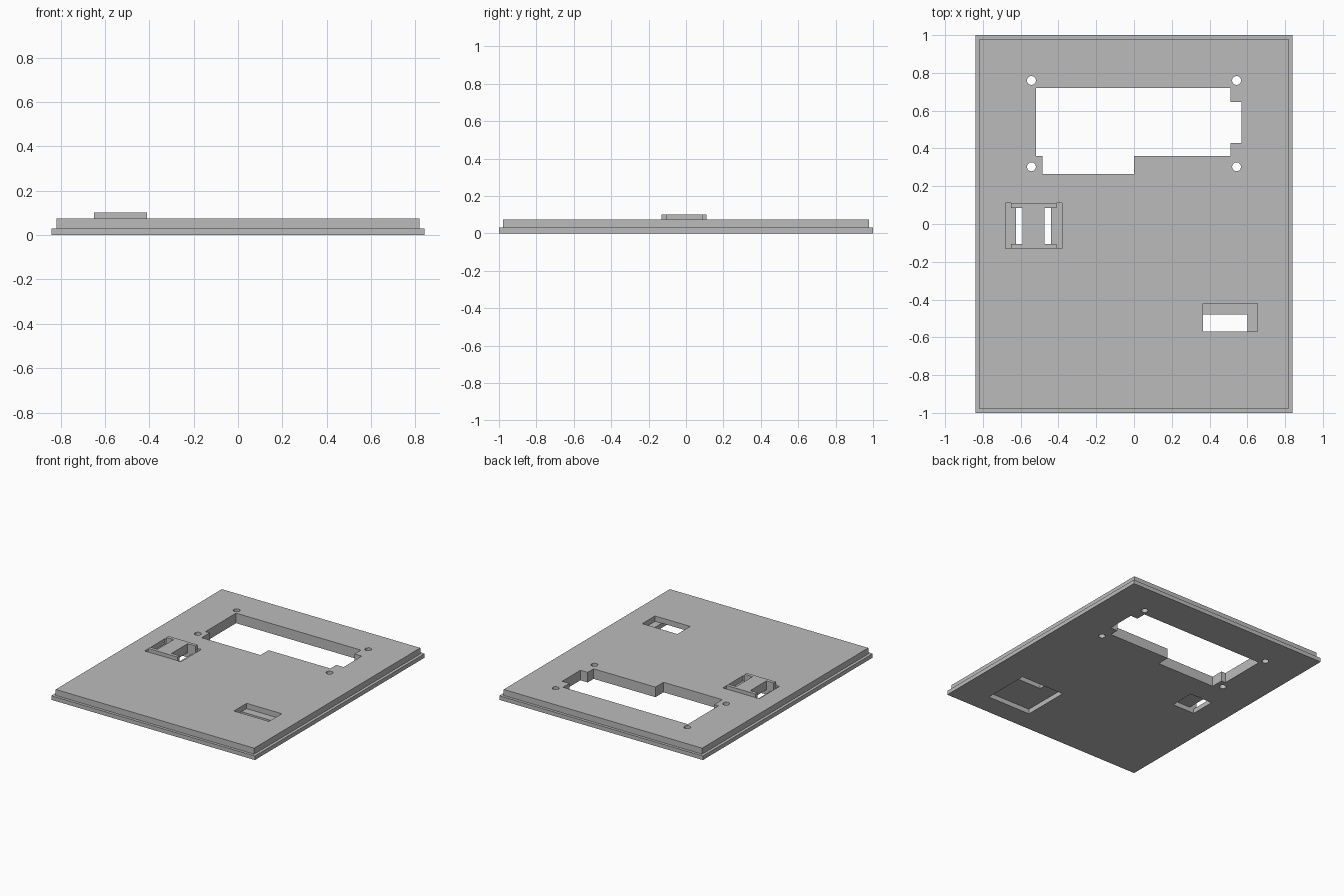
import bpy, bmesh
from math import cos, sin, tau

cube = bpy.data.objects.get("Cube")
if cube:
    bpy.data.objects.remove(cube, do_unlink=True)

GREY = (0.5, 0.5, 0.5, 1)
mat = bpy.data.materials.new("plain grey")
mat.diffuse_color = GREY
mat.use_nodes = True
mat.node_tree.nodes["Principled BSDF"].inputs["Base Color"].default_value = GREY


def make_object(name, bm):
    bmesh.ops.recalc_face_normals(bm, faces=bm.faces[:])
    mesh = bpy.data.meshes.new(name)
    bm.to_mesh(mesh)
    bm.free()
    mesh.materials.append(mat)
    obj = bpy.data.objects.new(name, mesh)
    bpy.context.collection.objects.link(obj)
    return obj


def prism(name, outline, z0, z1):
    """Extrude a flat outline from z0 up to z1."""
    bm = bmesh.new()
    face = bm.faces.new([bm.verts.new((x, y, z0)) for x, y in outline])
    top = bmesh.ops.extrude_face_region(bm, geom=[face])["geom"]
    verts = [v for v in top if isinstance(v, bmesh.types.BMVert)]
    bmesh.ops.translate(bm, verts=verts, vec=(0, 0, z1 - z0))
    return make_object(name, bm)


def rect(x0, x1, y0, y1):
    return [(x0, y0), (x1, y0), (x1, y1), (x0, y1)]


def cut(target, outline, z0, z1):
    """Remove a prism from the target and discard the cutter."""
    cutter = prism("cutter", outline, z0, z1)
    cutter.hide_render = True
    mod = target.modifiers.new("cut", "BOOLEAN")
    mod.operation = "DIFFERENCE"
    mod.solver = "EXACT"
    mod.object = cutter
    bpy.context.view_layer.objects.active = target
    bpy.ops.object.modifier_apply(modifier=mod.name)
    bpy.data.objects.remove(cutter, do_unlink=True)


# Plate with a stepped rim
LIP, TOP, STEP = 0.03, 0.075, 0.03
bm = bmesh.new()
bmesh.ops.create_cube(bm, size=1)
for v in bm.verts:
    v.co = (v.co.x * 1.68, v.co.y * 2, (v.co.z + 0.5) * LIP)
top_face = max(bm.faces, key=lambda f: f.calc_center_median().z)
bmesh.ops.inset_region(bm, faces=[top_face], thickness=STEP)
raised = bmesh.ops.extrude_face_region(bm, geom=[top_face])["geom"]
bmesh.ops.translate(bm, vec=(0, 0, TOP - LIP),
                    verts=[v for v in raised if isinstance(v, bmesh.types.BMVert)])
bmesh.ops.delete(bm, geom=[top_face], context="FACES_ONLY")
plate = make_object("cover_plate", bm)

BELOW, ABOVE, FLOOR = -0.1, 0.2, 0.035

# Display window with connector notches
window = [(-0.52, 0.72), (0.51, 0.72), (0.51, 0.645), (0.57, 0.645),
          (0.57, 0.43), (0.51, 0.43), (0.51, 0.36), (0, 0.36),
          (0, 0.265), (-0.485, 0.265), (-0.485, 0.36), (-0.52, 0.36)]
cut(plate, window, BELOW, ABOVE)

# Four screw holes
for cx in (-0.543, 0.543):
    for cy in (0.303, 0.76):
        ring = [(cx + 0.024 * cos(tau * i / 12), cy + 0.024 * sin(tau * i / 12))
                for i in range(12)]
        cut(plate, ring, BELOW, ABOVE)

# Switch recess, with a smaller opening through its floor
cut(plate, rect(-0.68, -0.38, -0.13, 0.11), FLOOR, ABOVE)
cut(plate, rect(-0.625, -0.44, -0.105, 0.085), BELOW, ABOVE)

# Top recess overlapping an underside recess
cut(plate, rect(0.365, 0.655, -0.57, -0.42), FLOOR, ABOVE)
cut(plate, rect(0.24, 0.60, -0.84, -0.48), BELOW, FLOOR + 0.001)

# I-shaped bridge standing in the switch recess
bridge = [(-0.65, -0.13), (-0.41, -0.13), (-0.41, -0.105), (-0.475, -0.105),
          (-0.475, 0.085), (-0.41, 0.085), (-0.41, 0.11), (-0.65, 0.11),
          (-0.65, 0.085), (-0.59, 0.085), (-0.59, -0.105), (-0.65, -0.105)]
prism("switch_bridge", bridge, FLOOR, 0.102)
